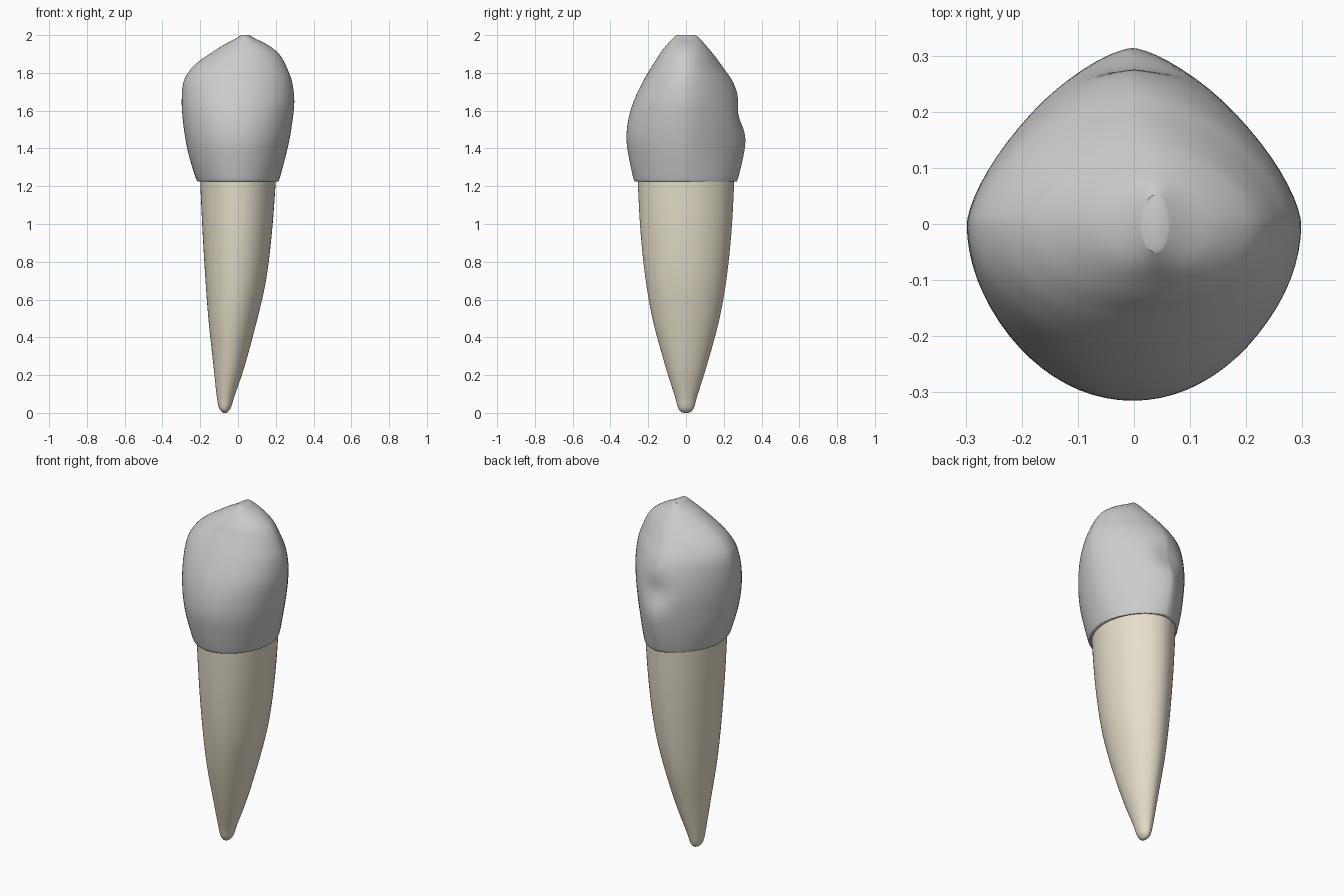
import bpy, bmesh
from math import sin, cos, pi, exp, copysign

if "Cube" in bpy.data.objects:
    bpy.data.objects.remove(bpy.data.objects["Cube"])

SIDES = 72


def spline(rows, steps):
    """Catmull-Rom interpolation of the section rows."""
    out = []
    for i in range(len(rows) - 1):
        a, b = rows[max(i - 1, 0)], rows[i]
        c, d = rows[i + 1], rows[min(i + 2, len(rows) - 1)]
        for s in range(steps):
            t = s / steps
            out.append([0.5 * (2 * q + (r - p) * t + (2 * p - 5 * q + 4 * r - u) * t * t
                               + (3 * q - p - 3 * r + u) * t ** 3)
                        for p, q, r, u in zip(a, b, c, d)])
    out.append(list(rows[-1]))
    return out


def power(v, e):
    return copysign(abs(v) ** e, v)


def loft(name, rows, color, steps=5, dent=None):
    """Rows: z, left x, right x, front depth, back depth, back roundness."""
    bm = bmesh.new()
    rings = []
    for z, xl, xr, yf, yb, p in spline(rows, steps):
        ring = []
        for k in range(SIDES):
            a = 2 * pi * k / SIDES
            e = 2 / p if sin(a) > 0 else 1
            depth = yb if sin(a) > 0 else yf
            x = (xl + xr) / 2 + (xr - xl) / 2 * power(cos(a), e)
            y = depth * power(sin(a), e)
            if dent and y > 0:
                y -= dent(x, z)
            ring.append(bm.verts.new((x, y, z)))
        rings.append(ring)
    for lo, hi in zip(rings, rings[1:]):
        for k in range(SIDES):
            n = (k + 1) % SIDES
            bm.faces.new((lo[k], lo[n], hi[n], hi[k]))
    bm.faces.new(rings[0])
    bm.faces.new(rings[-1])
    bmesh.ops.recalc_face_normals(bm, faces=bm.faces)
    mesh = bpy.data.meshes.new(name)
    bm.to_mesh(mesh)
    bm.free()
    obj = bpy.data.objects.new(name, mesh)
    bpy.context.collection.objects.link(obj)
    mat = bpy.data.materials.new(name + "_material")
    mat.diffuse_color = color
    mat.use_nodes = True
    mat.node_tree.nodes["Principled BSDF"].inputs["Base Color"].default_value = mat.diffuse_color
    mesh.materials.append(mat)
    bpy.ops.object.select_all(action='DESELECT')
    obj.select_set(True)
    bpy.context.view_layer.objects.active = obj
    bpy.ops.object.shade_smooth_by_angle(angle=0.7)
    return obj


# Enamel crown with a sloping tip and a hollow on the back
crown_rows = [
    (1.225, -.212, .212, .268, .265, 1.75),
    (1.24, -.222, .220, .278, .275, 1.7),
    (1.35, -.257, .250, .302, .302, 1.55),
    (1.45, -.278, .273, .315, .317, 1.48),
    (1.55, -.292, .289, .306, .315, 1.48),
    (1.65, -.298, .298, .277, .292, 1.5),
    (1.75, -.289, .287, .230, .250, 1.55),
    (1.82, -.250, .262, .190, .203, 1.6),
    (1.87, -.195, .238, .158, .167, 1.65),
    (1.91, -.135, .208, .133, .136, 1.7),
    (1.95, -.072, .155, .100, .102, 1.8),
    (1.98, -.015, .095, .073, .075, 1.9),
    (2.00, .015, .060, .050, .052, 2.0),
]
loft("crown", crown_rows, (0.88, 0.88, 0.86, 1),
     dent=lambda x, z: 0.033 * exp(-(x / 0.08) ** 2 - ((z - 1.58) / 0.085) ** 2))

# Tapering root that leans to the left
root_rows = [
    (1.30, -.201, .201, .256),
    (1.20, -.199, .198, .254),
    (0.95, -.187, .179, .240),
    (0.70, -.172, .148, .213),
    (0.48, -.155, .098, .173),
    (0.25, -.130, .036, .110),
    (0.09, -.113, -.018, .060),
    (0.03, -.102, -.037, .043),
    (0.008, -.088, -.052, .028),
    (0.00, -.078, -.062, .012),
]
loft("root", [r + (r[3], 1.9) for r in root_rows], (0.80, 0.74, 0.60, 1))
